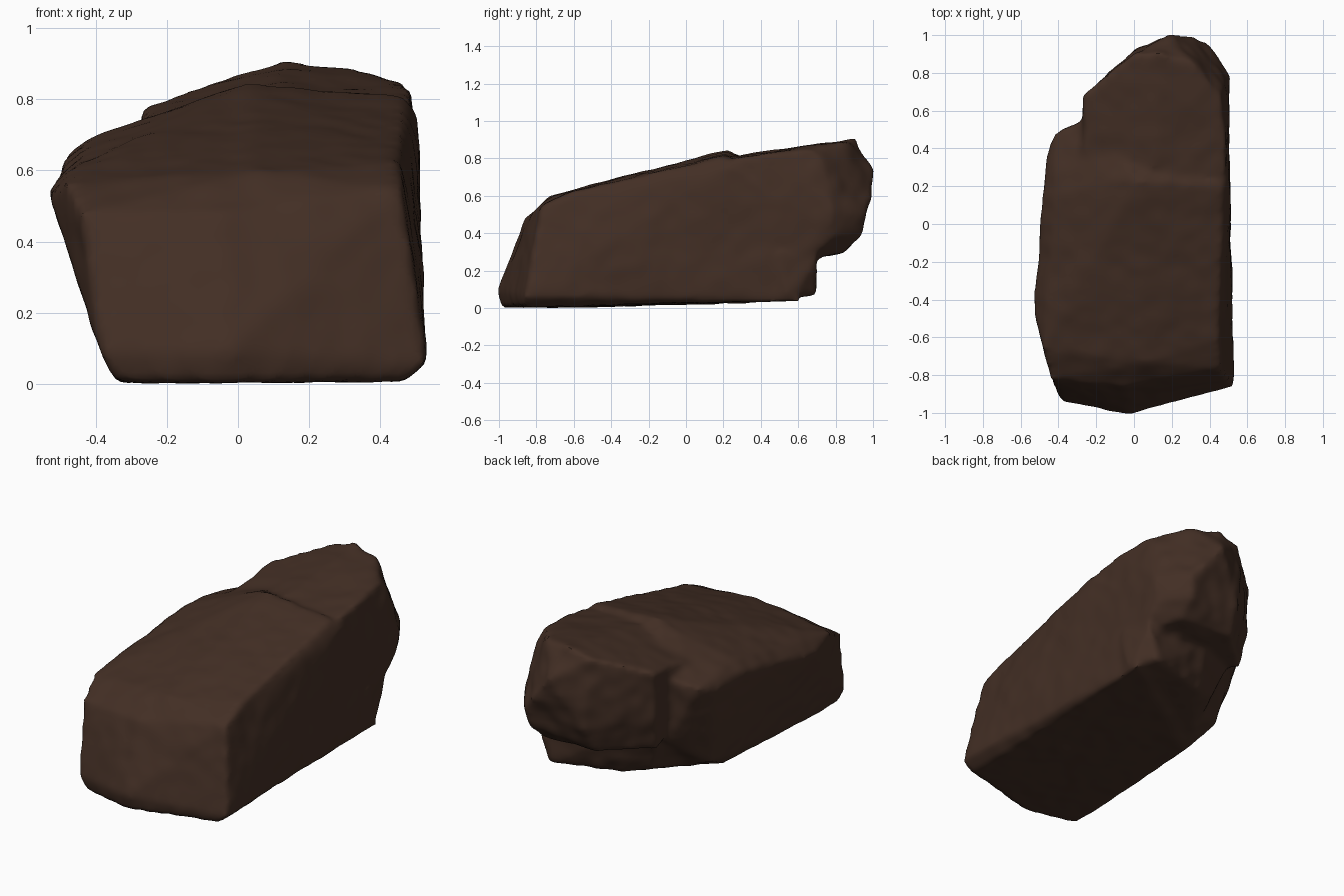
import bpy, bmesh
from mathutils import Vector, noise

cube = bpy.data.objects.get("Cube")
if cube:
    bpy.data.objects.remove(cube, do_unlink=True)

# Single earthy colour
brown = bpy.data.materials.new("dark brown stone")
brown.use_nodes = True
colour = (0.056, 0.028, 0.018, 1)
brown.diffuse_color = colour
bsdf = brown.node_tree.nodes["Principled BSDF"]
bsdf.inputs["Base Color"].default_value = colour
bsdf.inputs["Roughness"].default_value = 0.9


def add_hull(bm, points):
    """Add one convex chunk of stone to the mesh."""
    verts = [bm.verts.new(p) for p in points]
    result = bmesh.ops.convex_hull(bm, input=verts)
    loose = set(result["geom_interior"]) | set(result["geom_unused"])
    bmesh.ops.delete(bm, geom=[g for g in loose if isinstance(g, bmesh.types.BMVert)],
                     context="VERTS")


# Long leaning body with a sloping top
body = [
    (-.35, -.93, 0), (-.03, -.99, 0), (.46, -.86, .005), (-.3, .08, .02), (.48, .6, .04),
    (-.39, -.94, .09), (-.03, -1.01, .09), (.53, -.86, .06),
    (-.44, -.82, .48), (-.05, -.86, .48), (.46, -.77, .55), (-.53, -.46, .53),
    (-.48, -.66, .56), (.05, -.73, .6), (.45, -.62, .62),
    (-.48, .15, .64), (-.46, .39, .61), (-.42, .15, .69), (-.42, .49, .65),
    (-.26, .55, .69), (-.1, .23, .81), (.02, .23, .845), (.47, .2, .81),
    (.5, .25, .76), (.5, .6, .5), (-.24, .52, .3),
    (-.41, .28, .3), (-.36, .27, .11), (-.36, 0, .09),
]
# Short foot under the back overhang
foot = [
    (-.25, .2, .05), (-.14, .52, .12), (.02, .58, .07), (.41, .69, .07), (.5, .55, .05),
    (-.2, .56, .28), (.05, .68, .3), (.48, .71, .28), (.51, .5, .3), (.4, .2, .04),
]
# Raised slab that hangs out at the back
slab = [
    (-.27, .34, .73), (-.27, .68, .775), (0, .9, .875), (.14, .9, .905), (.3, .86, .89),
    (.46, .68, .85), (.49, .45, .83), (.48, .15, .78), (.1, .3, .82),
    (.2, 1.01, .73), (.31, .92, .74), (0, .92, .7), (.48, .75, .72), (-.27, .67, .5),
    (.02, .92, .45), (.38, .97, .5), (.51, .78, .52), (.36, .93, .38),
    (.49, .78, .38), (0, .85, .3), (.35, .83, .29),
    (-.25, .62, .3), (.49, .62, .25), (.5, .15, .35), (-.2, .3, .4),
]

rock_mesh = bpy.data.meshes.new("rock")
bm = bmesh.new()
for chunk in (body, foot, slab):
    add_hull(bm, chunk)
bmesh.ops.recalc_face_normals(bm, faces=bm.faces)
bm.to_mesh(rock_mesh)
bm.free()
rock = bpy.data.objects.new("rock", rock_mesh)
bpy.context.collection.objects.link(rock)
bpy.context.view_layer.objects.active = rock
rock.select_set(True)

# Fuse the chunks and wear down their edges
remesh = rock.modifiers.new("fuse", "REMESH")
remesh.mode = "VOXEL"
remesh.voxel_size = 0.02
smooth = rock.modifiers.new("wear", "SMOOTH")
smooth.factor = 0.5
smooth.iterations = 4
for name in ("fuse", "wear"):
    bpy.ops.object.modifier_apply(modifier=name)

# Weathered surface: broad dents, with rougher pitting on the back
mesh = rock.data
normals = [v.normal.copy() for v in mesh.vertices]
for v, n in zip(mesh.vertices, normals):
    p = v.co.copy()
    rough = 1 + max(0, n.y)
    dent = noise.noise(p * 4) * 0.007 + noise.noise(p * 11 + Vector((3, 1, 7))) * 0.005
    v.co = p + n * dent * rough

mesh.materials.clear()
mesh.materials.append(brown)
for face in mesh.polygons:
    face.material_index = 0
bpy.ops.object.shade_smooth_by_angle(angle=0.8)
